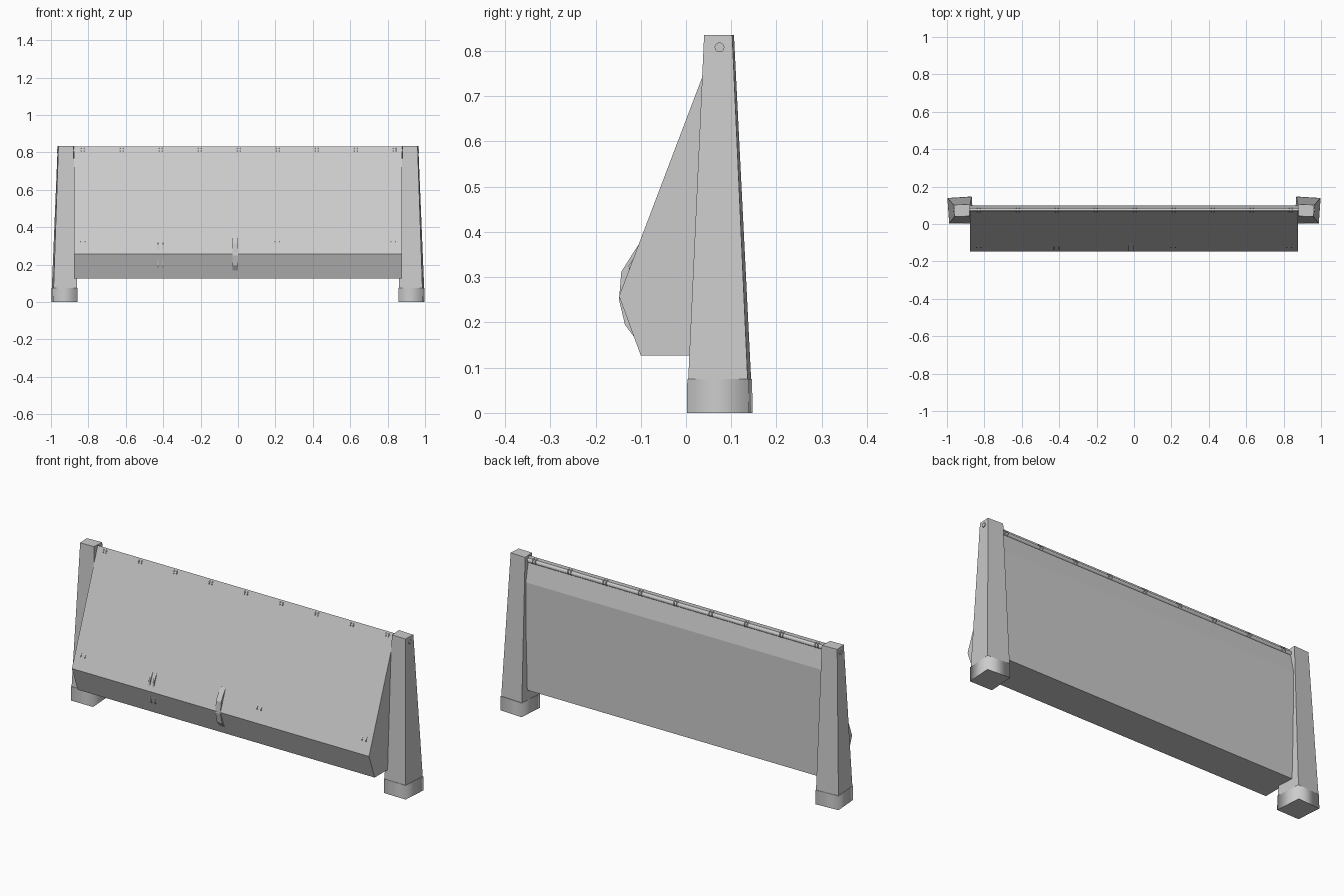
import bpy, bmesh, math
from mathutils import Vector

if "Cube" in bpy.data.objects:
    bpy.data.objects.remove(bpy.data.objects["Cube"])


def mesh_object(name, verts, faces):
    me = bpy.data.meshes.new(name)
    me.from_pydata(verts, [], faces)
    bm = bmesh.new()
    bm.from_mesh(me)
    bmesh.ops.recalc_face_normals(bm, faces=bm.faces)
    bm.to_mesh(me)
    bm.free()
    ob = bpy.data.objects.new(name, me)
    bpy.context.collection.objects.link(ob)
    return ob


def loft(name, rings):
    # closed solid through a stack of equally sized rings
    n = len(rings[0])
    verts = [p for r in rings for p in r]
    faces = [tuple(range(n)), tuple(range(len(verts) - n, len(verts)))]
    for k in range(len(rings) - 1):
        for i in range(n):
            j = (i + 1) % n
            faces.append((k * n + i, k * n + j, k * n + n + j, k * n + n + i))
    return mesh_object(name, verts, faces)


# Draped panel: one profile stretched between the posts
profile = [(0.07, 0.832), (-0.148, 0.258), (-0.10, 0.127), (0.10, 0.127), (0.10, 0.70)]
loft("draped_panel", [[(x, y, z) for y, z in profile] for x in (-0.877, 0.877)])

# Tapered posts, slightly turned, with a foot block
low = [(0.858, 0.004), (0.988, 0.002), (0.998, 0.139), (0.868, 0.147)]
high = [(0.880, 0.042), (0.960, 0.040), (0.964, 0.102), (0.876, 0.106)]


def section(side, t, z, grow=0.0):
    pts = [Vector(a).lerp(Vector(b), t) for a, b in zip(low, high)]
    mid = sum(pts, Vector((0, 0))) / 4
    return [(side * (mid.x + (p.x - mid.x) * (1 + grow)),
             mid.y + (p.y - mid.y) * (1 + grow), z) for p in pts]


for side, tag in ((-1, "left"), (1, "right")):
    loft(tag + "_post", [section(side, 0.07, 0.07), section(side, 1, 0.835)])
    foot = loft(tag + "_foot", [section(side, 0, 0), section(side, 0.05, 0.075, 0.015)])
    for p in foot.data.polygons:
        p.use_smooth = len(p.vertices) == 4 and abs(p.normal.z) < 0.5

# Rail through the post tops
bpy.ops.mesh.primitive_cylinder_add(vertices=12, radius=0.011, depth=1.936,
                                    location=(0, 0.074, 0.808), rotation=(0, math.pi / 2, 0))
bpy.context.object.name = "top_rail"

# Small rings round the rail, just breaking through the panel ridge
for i in range(9):
    for dx in (-0.008, 0.008):
        bpy.ops.mesh.primitive_torus_add(major_segments=12, minor_segments=6,
                                         major_radius=0.0125, minor_radius=0.003,
                                         location=(-0.83 + i * 0.2085 + dx, 0.074, 0.811),
                                         rotation=(0, math.pi / 2, 0))
        bpy.context.object.name = "rail_ring"


# Bent straps poking out of the front fold
def strap(x, pts, half, push):
    inner = [(y + 0.03, z) for y, z in pts[::-1]]
    loop = [(y + push, z) for y, z in pts] + [(y + push, z) for y, z in inner]
    ob = loft("front_strap", [[(x + s * half, y, z) for y, z in loop] for s in (-1, 1)])
    return ob


arc = [(-0.105, 0.372), (-0.143, 0.312), (-0.148, 0.25), (-0.135, 0.195), (-0.105, 0.155)]
strap(-0.015, arc, 0.015, 0.0)
for dx in (-0.012, 0.012):
    strap(-0.415 + dx, arc, 0.004, 0.006)
    for x in (-0.83, 0.21, 0.83):
        strap(x + dx, [(-0.105, 0.358), (-0.127, 0.325), (-0.122, 0.295)], 0.003, 0.0)
